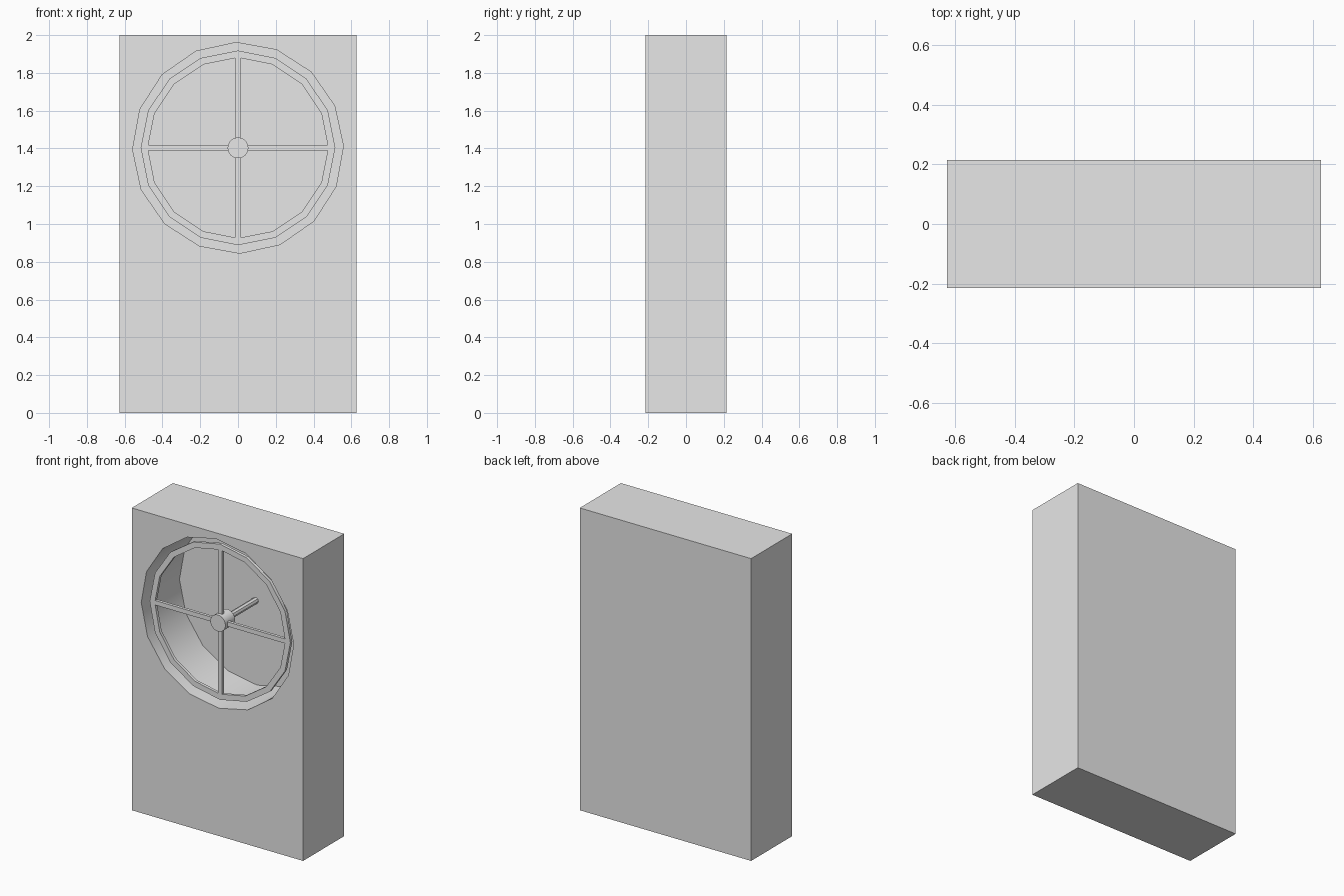
import bpy, bmesh
from math import sin, cos, pi, radians

cube = bpy.data.objects.get("Cube")
if cube:
    bpy.data.objects.remove(cube, do_unlink=True)

WIDTH, DEPTH, HEIGHT = 1.254, 0.43, 2.0
FRONT = -DEPTH / 2
AXIS_Z = 1.403
RECESS = 0.40

grey = bpy.data.materials.new("light grey")
grey.diffuse_color = (0.8, 0.8, 0.8, 1)
grey.use_nodes = True
grey.node_tree.nodes["Principled BSDF"].inputs["Base Color"].default_value = (0.8, 0.8, 0.8, 1)


def activate(obj):
    bpy.ops.object.select_all(action='DESELECT')
    obj.select_set(True)
    bpy.context.view_layer.objects.active = obj


def finish(obj):
    obj.data.materials.clear()
    obj.data.materials.append(grey)
    activate(obj)
    bpy.ops.object.shade_smooth_by_angle(angle=radians(30))


def rod(name, radius, start, end, sides, turn=0.0):
    """Cylinder along y between two distances behind the front face."""
    bpy.ops.mesh.primitive_cylinder_add(
        vertices=sides, radius=radius, depth=end - start,
        location=(0, FRONT + (start + end) / 2, AXIS_Z), rotation=(pi / 2, turn, 0))
    obj = bpy.context.object
    obj.name = name
    # put the rotation into the mesh, spinning about the rod's own axis first
    obj.rotation_euler = (pi / 2, 0, 0)
    for v in obj.data.vertices:
        x, y = v.co.x, v.co.y
        v.co.x, v.co.y = x * cos(turn) - y * sin(turn), x * sin(turn) + y * cos(turn)
    return obj


# Case with a round recess
bpy.ops.mesh.primitive_cube_add(size=1, location=(0, 0, HEIGHT / 2))
case = bpy.context.object
case.name = "case"
case.scale = (WIDTH, DEPTH, HEIGHT)
bpy.ops.object.transform_apply(location=False, rotation=False, scale=True)
cutter = rod("recess_cutter", 0.558, -0.1, RECESS, 16, radians(1))
cutter.hide_render = True
cut = case.modifiers.new("recess", 'BOOLEAN')
cut.operation = 'DIFFERENCE'
cut.solver = 'EXACT'
cut.object = cutter
activate(case)
bpy.ops.object.modifier_apply(modifier="recess")
bpy.data.objects.remove(cutter, do_unlink=True)
finish(case)

# Flat wheel: outer rim outline with four quarter windows leaving the spokes
OUTER, INNER, HALF_SPOKE = 0.515, 0.478, 0.015
STEP = pi / 8
rim = [(OUTER * cos(i * STEP), OUTER * sin(i * STEP)) for i in range(16)]
reach = INNER - HALF_SPOKE * 0.2
window = [(HALF_SPOKE, HALF_SPOKE), (reach, HALF_SPOKE)]
window += [(INNER * cos(i * STEP), INNER * sin(i * STEP)) for i in (1, 2, 3)]
window.append((HALF_SPOKE, reach))

outline = bpy.data.curves.new("wheel_outline", 'CURVE')
outline.dimensions = '2D'
outline.fill_mode = 'BOTH'
outline.extrude = 0.01
loops = [rim]
for q in range(4):
    c, s = round(cos(q * pi / 2)), round(sin(q * pi / 2))
    loops.append([(x * c - y * s, x * s + y * c) for x, y in window])
for pts in loops:
    spline = outline.splines.new('POLY')
    spline.points.add(len(pts) - 1)
    for p, (x, y) in zip(spline.points, pts):
        p.co = (x, y, 0, 1)
    spline.use_cyclic_u = True
wheel = bpy.data.objects.new("spoked_wheel", outline)
bpy.context.collection.objects.link(wheel)
wheel.location = (0, FRONT + 0.037, AXIS_Z)
wheel.rotation_euler = (pi / 2, 0, 0)
activate(wheel)
bpy.ops.object.convert(target='MESH')
wheel = bpy.context.object
bm = bmesh.new()
bm.from_mesh(wheel.data)
bmesh.ops.remove_doubles(bm, verts=bm.verts, dist=0.0001)
bmesh.ops.recalc_face_normals(bm, faces=bm.faces)
bm.to_mesh(wheel.data)
bm.free()
finish(wheel)

# Hub and the shaft that carries it from the back of the recess
finish(rod("hub", 0.055, 0.005, 0.105, 24))
finish(rod("shaft", 0.021, 0.10, RECESS + 0.005, 8))
